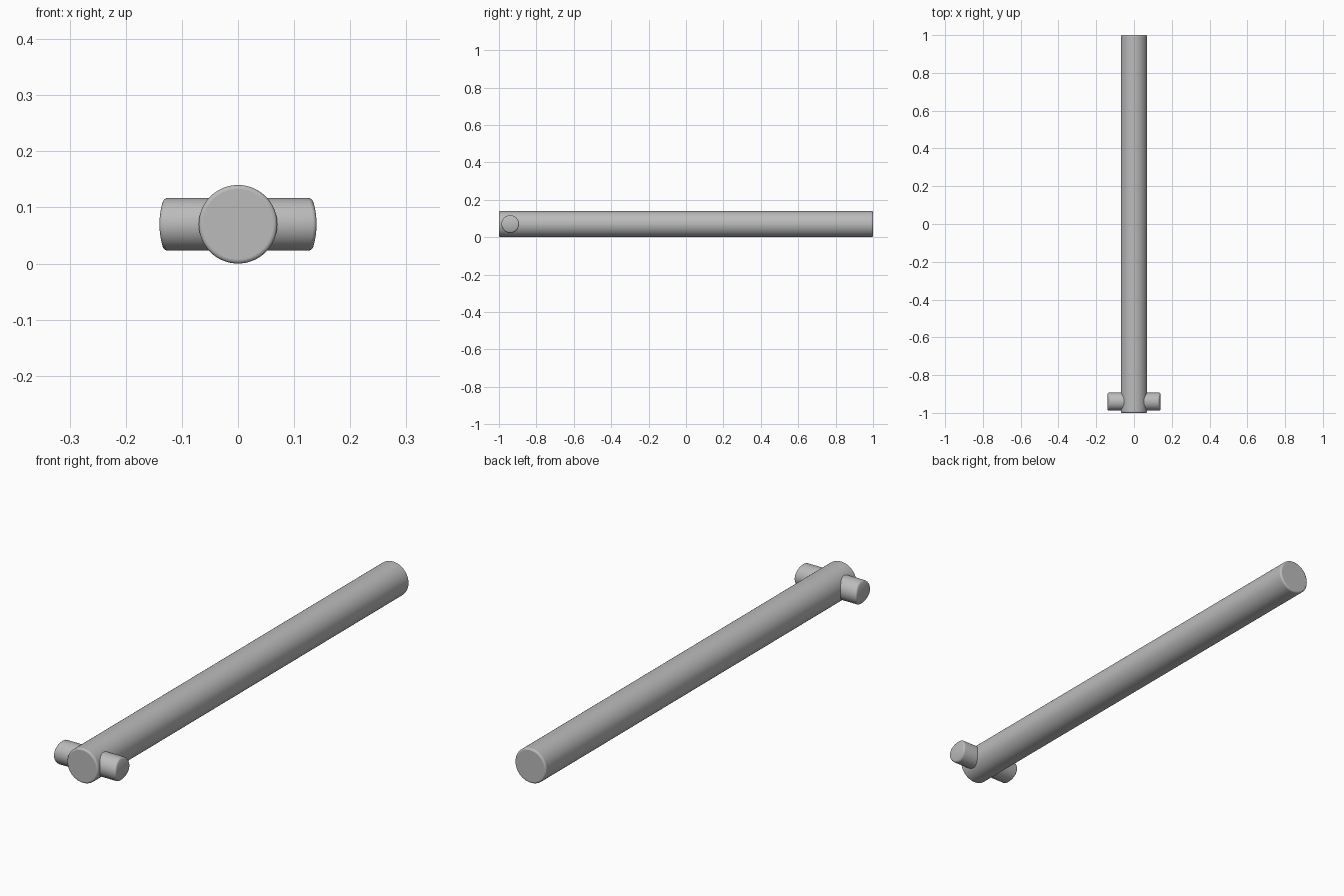
import bpy
import bmesh
import math

SIDES = 64
ROD_R = 0.07
PIN_R = 0.047
PIN_REACH = 0.14
BEVEL = 0.007

cube = bpy.data.objects.get("Cube")
if cube:
    bpy.data.objects.remove(cube, do_unlink=True)

metal = bpy.data.materials.new("grey metal")
metal.use_nodes = True
grey = (0.5, 0.5, 0.5, 1)
metal.diffuse_color = grey
metal.node_tree.nodes["Principled BSDF"].inputs["Base Color"].default_value = grey


def finish(obj):
    obj.data.materials.append(metal)
    bpy.ops.object.select_all(action="DESELECT")
    obj.select_set(True)
    bpy.context.view_layer.objects.active = obj
    bpy.ops.object.shade_smooth_by_angle(angle=math.radians(35))


# Long rod with softened end rims
bpy.ops.mesh.primitive_cylinder_add(vertices=SIDES, radius=ROD_R, depth=2,
                                    location=(0, 0, ROD_R),
                                    rotation=(math.pi / 2, 0, 0))
rod = bpy.context.object
rod.name = "rod"
bevel = rod.modifiers.new("rim", "BEVEL")
bevel.width = BEVEL
bevel.segments = 4
bevel.limit_method = "ANGLE"
bevel.angle_limit = math.radians(40)
finish(rod)

# Cross pin: rounded rims, ends curved concentric with the rod
bm = bmesh.new()


def ring(side, radius, inset):
    verts = []
    for i in range(SIDES):
        a = 2 * math.pi * i / SIDES
        y, z = radius * math.sin(a), radius * math.cos(a)
        x = math.sqrt(PIN_REACH ** 2 - z ** 2) - inset
        verts.append(bm.verts.new((side * x, y, z)))
    return verts


steps = [math.pi / 2 * i / 4 for i in range(5)]
rounding = [(PIN_R - BEVEL * (1 - math.sin(t)), BEVEL * (1 - math.cos(t)))
            for t in steps]
rings = [ring(-1, r, d) for r, d in rounding]
rings += [ring(1, r, d) for r, d in reversed(rounding)]
for a, b in zip(rings, rings[1:]):
    for i in range(SIDES):
        j = (i + 1) % SIDES
        bm.faces.new((a[i], a[j], b[j], b[i]))
# Caps are strips that follow the end curve
for end in (rings[0], rings[-1]):
    for i in range(SIDES // 2):
        corners = [end[i], end[i + 1], end[-i - 1], end[-i]]
        bm.faces.new(list(dict.fromkeys(corners)))
bmesh.ops.recalc_face_normals(bm, faces=bm.faces)
mesh = bpy.data.meshes.new("cross_pin")
bm.to_mesh(mesh)
bm.free()
pin = bpy.data.objects.new("cross_pin", mesh)
pin.location = (0, -0.94, ROD_R)
bpy.context.collection.objects.link(pin)
finish(pin)
